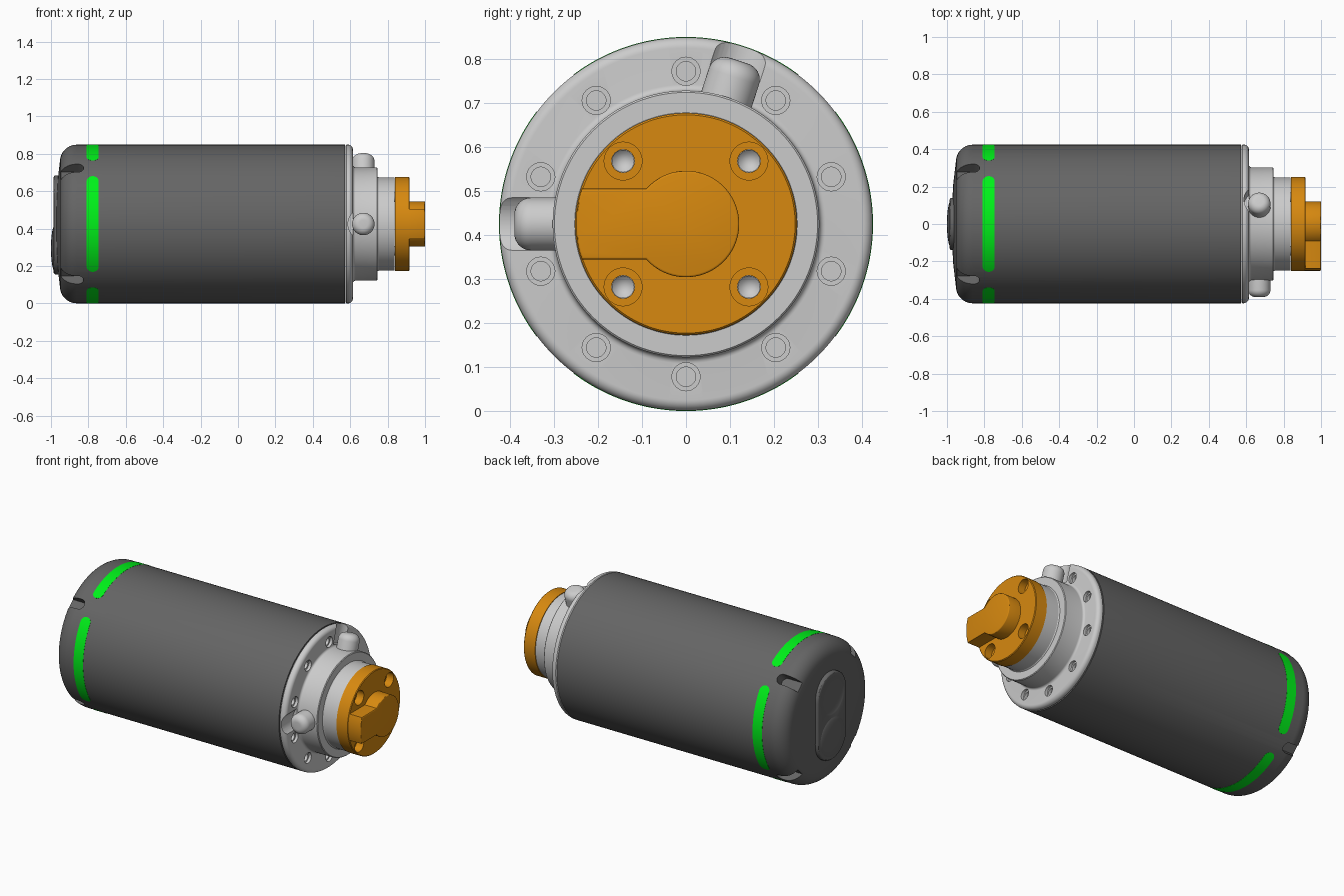
import bpy, bmesh
from math import sin, cos, pi, radians, sqrt
from mathutils import Matrix

if "Cube" in bpy.data.objects:
    bpy.data.objects.remove(bpy.data.objects["Cube"])

C = 0.425   # height of the long axis
R = 0.424   # body radius
AXIS = Matrix.Translation((0, 0, C))


def material(name, rgb):
    m = bpy.data.materials.new(name)
    m.diffuse_color = (*rgb, 1)
    m.use_nodes = True
    m.node_tree.nodes["Principled BSDF"].inputs["Base Color"].default_value = m.diffuse_color
    return m


DARK = material("dark_grey", (0.13, 0.13, 0.13))
ORANGE = material("orange", (0.68, 0.25, 0.005))
GREEN = material("green", (0.0, 0.88, 0.01))


def finish(name, bm, matrix=AXIS, mat=None):
    bmesh.ops.remove_doubles(bm, verts=bm.verts, dist=1e-6)
    bmesh.ops.transform(bm, matrix=matrix, verts=bm.verts)
    bmesh.ops.recalc_face_normals(bm, faces=bm.faces)
    me = bpy.data.meshes.new(name)
    bm.to_mesh(me)
    bm.free()
    ob = bpy.data.objects.new(name, me)
    bpy.context.collection.objects.link(ob)
    if mat:
        me.materials.append(mat)
    return ob


def lathe(name, profile, matrix=AXIS, mat=None, seg=128):
    """Revolve (x, radius) points around the local x axis."""
    bm = bmesh.new()
    vs = [bm.verts.new((x, r, 0)) for x, r in profile]
    es = [bm.edges.new(p) for p in zip(vs, vs[1:])]
    bmesh.ops.spin(bm, geom=vs + es, cent=(0, 0, 0), axis=(1, 0, 0),
                   angle=2 * pi, steps=seg, use_duplicate=False)
    return finish(name, bm, matrix, mat)


def prism(name, outline, x0, x1, matrix=AXIS, mat=None, bevel=0):
    """Extrude a (y, z) outline from x0 to x1, rounding the rim at x1."""
    bm = bmesh.new()
    face = bm.faces.new([bm.verts.new((x0, y, z)) for y, z in outline])
    new = bmesh.ops.extrude_face_region(bm, geom=[face])["geom"]
    if face.is_valid is False or len([f for f in bm.faces if all(abs(v.co.x - x0) < 1e-6 for v in f.verts)]) == 0:
        bm.faces.new(list(bm.verts)[:len(outline)])
    bmesh.ops.translate(bm, vec=(x1 - x0, 0, 0),
                        verts=[g for g in new if isinstance(g, bmesh.types.BMVert)])
    if bevel:
        rim = [e for e in bm.edges if all(abs(v.co.x - x1) < 1e-6 for v in e.verts)]
        bmesh.ops.bevel(bm, geom=rim, offset=bevel, segments=3, profile=0.5, affect='EDGES')
    return finish(name, bm, matrix, mat)


def arc(cx, cy, r, a0, a1, n=8):
    return [(cx + r * cos(radians(a0 + (a1 - a0) * i / n)),
             cy + r * sin(radians(a0 + (a1 - a0) * i / n))) for i in range(n + 1)]


def stadium(r, half):
    return arc(0, half, r, 0, 180, 20) + arc(0, -half, r, 180, 360, 20)


def radial(angle, x=0):
    """Local x axis points outward from the long axis, angle from +y to +z."""
    return (Matrix.Translation((x, 0, C)) @ Matrix.Rotation(radians(angle), 4, 'X')
            @ Matrix.Rotation(pi / 2, 4, 'Z'))


def along(y, z):
    return Matrix.Translation((0, y, C + z))


def cut(ob, cutter):
    m = ob.modifiers.new("cut", 'BOOLEAN')
    m.operation, m.solver, m.object = 'DIFFERENCE', 'EXACT', cutter
    bpy.context.view_layer.objects.active = ob
    bpy.ops.object.modifier_apply(modifier=m.name)
    bpy.data.objects.remove(cutter)


def cylinder(r, x0, x1, matrix, seg=32):
    return lathe("cutter", [(x0, 0), (x0, r), (x1, r), (x1, 0)], matrix, seg=seg)


# main body with rounded rear cap
rear = [(-0.975, 0), (-0.972, 0.12), (-0.966, 0.22), (-0.955, 0.31)]
body = lathe("body", rear + arc(-0.862, R - 0.09, 0.09, 172, 90, 10)
             + [(0.572, R), (0.572, 0)], mat=DARK)
# four notches in the rear cap
for a in (45, 135, 225, 315):
    slot = [(y, z) for z, y in stadium(0.03, 0.085)]
    cut(body, prism("cutter", [(y + 0.94, z) for y, z in slot], 0.362, 0.5, radial(a)))

# rear pad with a dished upper half and a raised lower half
pad = prism("rear_pad", stadium(0.14, 0.125), -0.94, -0.986, along(0, -0.005), DARK, 0.012)


def button(name, xc, depth, r, z, mat=None):
    return lathe(name, [(xc + depth * cos(pi * i / 16), r * sin(pi * i / 16))
                        for i in range(17)], along(0, z), mat, 48)


cut(pad, button("cutter", -0.99, 0.016, 0.12, 0.12))
button("rear_button", -0.98, 0.02, 0.122, -0.13, DARK)

# four curved light strips with round ends
for k in range(4):
    bm = bmesh.new()
    h, span, n = 0.032, radians(37), 64
    rows = []
    for i in range(n + 1):
        t = -cos(pi * i / n)                      # denser towards the ends
        d = min(h, span * R * (1 - abs(t)))
        w = max(sqrt(max(0, h * h - (h - d) ** 2)), 0.001)
        a = k * pi / 2 + t * span
        rows.append([bm.verts.new((-0.777 + x, r * cos(a), r * sin(a)))
                     for x, r in ((-w, R - 0.004), (-w, R + 0.001), (w, R + 0.001), (w, R - 0.004))])
    for p, q in zip(rows, rows[1:]):
        for j in range(4):
            bm.faces.new((p[j], p[(j + 1) % 4], q[(j + 1) % 4], q[j]))
    bm.faces.new(rows[0])
    bm.faces.new(rows[-1])
    finish("light_strip", bm, mat=GREEN)

# front housing: bolt flange, hub and neck
housing = lathe("front_housing", [(0.574, 0), (0.574, R - 0.006), (0.58, R)]
                + arc(0.59, R - 0.024, 0.024, 90, 0)
                + arc(0.628, 0.317, 0.014, 180, 270, 5)
                + [(0.742, 0.303), (0.746, 0.299), (0.746, 0.253), (0.752, 0.249),
                   (0.838, 0.249), (0.838, 0)])
# ten stepped bolt holes
for i in range(10):
    a = radians(90 + 36 * i)
    cut(housing, lathe("cutter", [(0.58, 0), (0.58, 0.022), (0.597, 0.022), (0.597, 0.032),
                                  (0.64, 0.032), (0.64, 0)],
                       along(0.347 * cos(a), 0.347 * sin(a)), seg=32))
# two round-ended connectors, each in a scoop of the flange
for a in (180, 72):
    cut(housing, cylinder(0.082, 0.312, 0.5, radial(a, 0.67), 48))
    lathe("connector", [(0.26, 0), (0.26, 0.06)] + arc(0.352, 0.022, 0.038, 90, 0)
          + [(0.39, 0)], radial(a, 0.67), seg=48)

# orange coupling disc with four counterbored holes
disc = lathe("coupling_disc", [(0.839, 0), (0.839, 0.252), (0.913, 0.252),
                               (0.917, 0.248), (0.917, 0)], mat=ORANGE)
for y in (-0.143, 0.143):
    for z in (-0.143, 0.143):
        cut(disc, lathe("cutter", [(0.8, 0), (0.8, 0.026), (0.87, 0.026), (0.87, 0.043),
                                   (0.95, 0.043), (0.95, 0)], along(y, z), seg=40))
        # grey bolt inside the hole
        lathe("disc_bolt", [(0.835, 0), (0.835, 0.0255), (0.866, 0.0255), (0.858, 0.018),
                            (0.85, 0)], along(y, z), seg=32)

# drive key: round boss with a bar reaching the disc edge
prism("drive_key", arc(0, 0, 0.121, -138.5, 138.5, 48) + arc(0, 0, 0.25, 161.3, 198.7, 10),
      0.91, 1.0, mat=ORANGE, bevel=0.005)

# smooth shading with sharp edges kept
bpy.ops.object.select_all(action='DESELECT')
for ob in bpy.context.scene.objects:
    ob.select_set(True)
    bpy.context.view_layer.objects.active = ob
bpy.ops.object.shade_smooth_by_angle(angle=radians(30))
